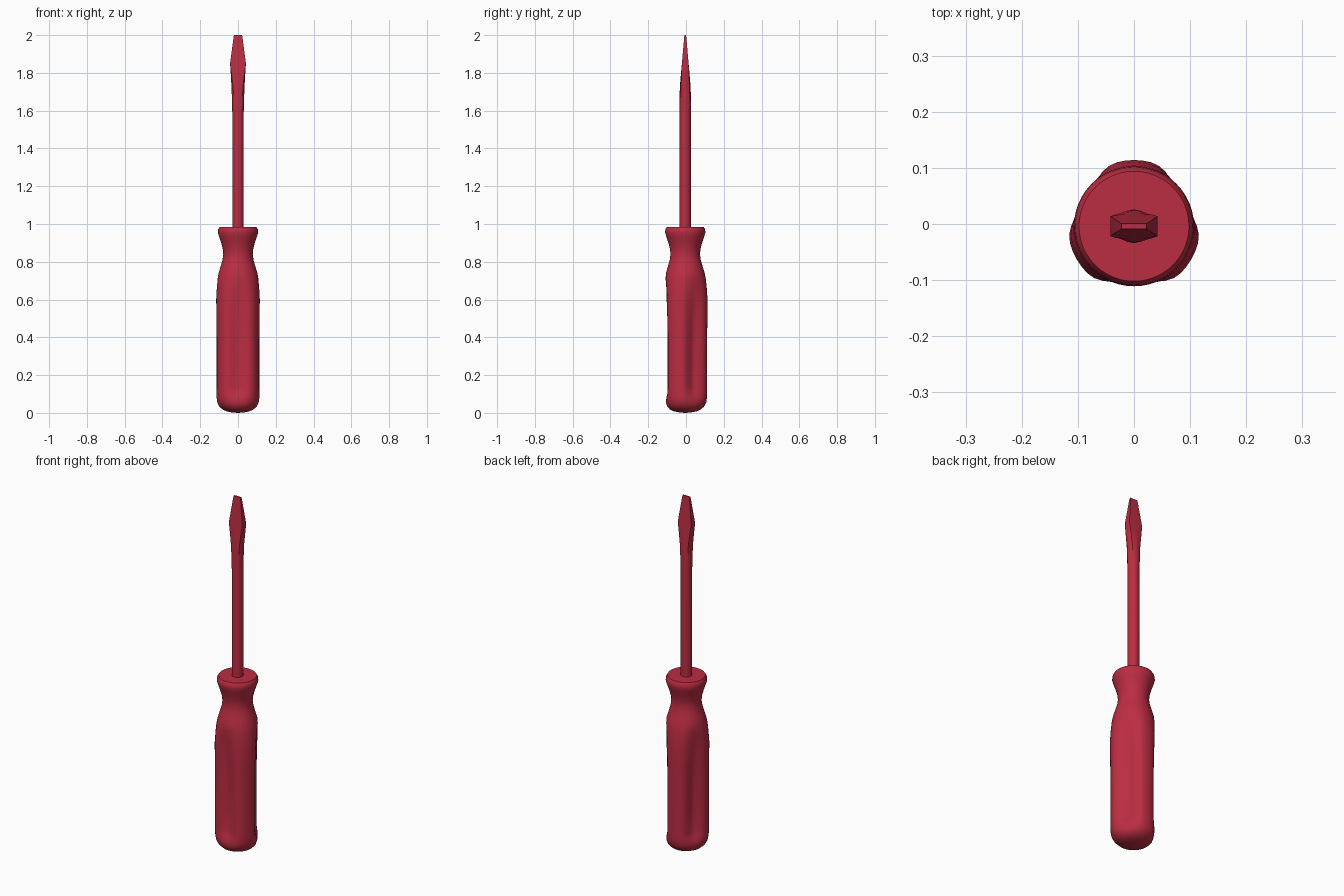
import bpy, bmesh, math

if "Cube" in bpy.data.objects:
    bpy.data.objects.remove(bpy.data.objects["Cube"])

AXIS_Y = -0.004
red = bpy.data.materials.new("red")
red.diffuse_color = (0.5, 0.026, 0.055, 1)
red.use_nodes = True
red.node_tree.nodes["Principled BSDF"].inputs["Base Color"].default_value = red.diffuse_color


def loft(name, rings, angle):
    """Skin a stack of equal-length rings and cap both ends."""
    bm = bmesh.new()
    loops = [[bm.verts.new((x, y + AXIS_Y, z)) for x, y, z in r] for r in rings]
    n = len(loops[0])
    for a, b in zip(loops, loops[1:]):
        for i in range(n):
            j = (i + 1) % n
            bm.faces.new((a[i], a[j], b[j], b[i]))
    bm.faces.new(loops[0][::-1])
    bm.faces.new(loops[-1])
    mesh = bpy.data.meshes.new(name)
    bm.to_mesh(mesh)
    bm.free()
    ob = bpy.data.objects.new(name, mesh)
    bpy.context.collection.objects.link(ob)
    mesh.materials.append(red)
    bpy.ops.object.select_all(action='DESELECT')
    ob.select_set(True)
    bpy.context.view_layer.objects.active = ob
    bpy.ops.object.shade_smooth_by_angle(angle=math.radians(angle))
    return ob


# Handle: turned profile (radius, z, flute depth) with three finger flutes
profile = [
    (0.030, 0.002, 0), (0.060, 0.008, 0), (0.082, 0.018, 0.001), (0.100, 0.034, 0.004),
    (0.111, 0.055, 0.009), (0.115, 0.080, 0.015), (0.116, 0.105, 0.028),
    (0.116, 0.130, 0.034), (0.116, 0.25, 0.035), (0.116, 0.40, 0.034),
    (0.117, 0.50, 0.030), (0.118, 0.60, 0.023), (0.114, 0.66, 0.014),
    (0.109, 0.71, 0.005), (0.103, 0.74, 0.001), (0.092, 0.775, 0), (0.082, 0.81, 0),
    (0.078, 0.84, 0), (0.081, 0.87, 0), (0.089, 0.90, 0), (0.099, 0.93, 0),
    (0.107, 0.955, 0), (0.105, 0.972, 0), (0.098, 0.984, 0),
]
SEG = 48
FLUTE_HALF = math.radians(45)


def handle_ring(r, z, depth):
    pts = []
    for i in range(SEG):
        a = 2 * math.pi * i / SEG
        # angle to the nearest flute centre (30, 150 and 270 degrees)
        d = (a - math.radians(30) + math.pi / 3) % (2 * math.pi / 3) - math.pi / 3
        cut = 0.5 * (1 + math.cos(math.pi * d / FLUTE_HALF)) if abs(d) < FLUTE_HALF else 0
        q = r - depth * cut
        pts.append((q * math.cos(a), q * math.sin(a), z))
    return pts


bottom = [[(0.001 * math.cos(2 * math.pi * i / SEG), 0.001 * math.sin(2 * math.pi * i / SEG), 0)
           for i in range(SEG)]]
loft("handle", bottom + [handle_ring(*p) for p in profile], 45)


# Shaft: round rod flaring into a flat wedge blade
def shaft_ring(z, hx, hy, square):
    pts = []
    for i in range(16):
        a = 2 * math.pi * i / 16
        c, s = math.cos(a), math.sin(a)
        k = 1 + square * (1 / max(abs(c), abs(s)) - 1)
        pts.append((hx * c * k, hy * s * k, z))
    return pts


loft("shaft", [shaft_ring(*p) for p in (
    (0.96, 0.030, 0.030, 0), (1.58, 0.030, 0.030, 0), (1.72, 0.034, 0.029, 0.15),
    (1.79, 0.038, 0.0232, 0.6), (1.85, 0.042, 0.0178, 1), (2.0, 0.022, 0.0045, 1))], 25)
